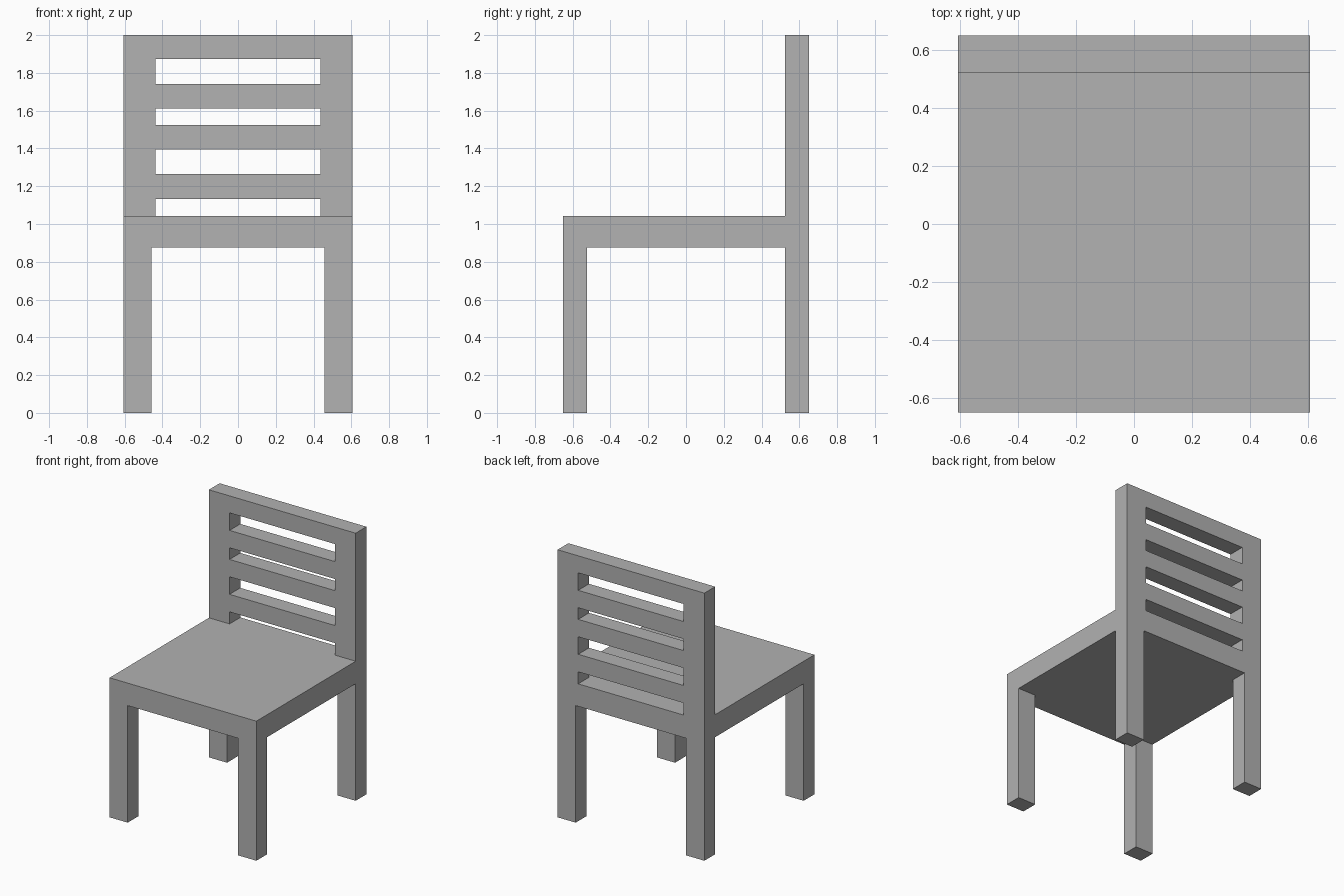
import bpy

cube = bpy.data.objects.get("Cube")
if cube:
    bpy.data.objects.remove(cube, do_unlink=True)

# Single flat grey
GREY = (0.445, 0.445, 0.445, 1.0)
grey = bpy.data.materials.new("plain grey")
grey.use_nodes = True
grey.diffuse_color = GREY
grey.node_tree.nodes["Principled BSDF"].inputs["Base Color"].default_value = GREY


def box(name, x, y, z):
    """Box spanning the given (low, high) range on each axis."""
    spans = (x, y, z)
    bpy.ops.mesh.primitive_cube_add(size=1, location=[(a + b) / 2 for a, b in spans])
    ob = bpy.context.object
    ob.name = name
    ob.scale = [b - a for a, b in spans]
    bpy.ops.object.transform_apply(location=False, rotation=False, scale=True)
    ob.data.materials.append(grey)
    return ob


W, D, TOP = 0.607, 0.65, 2.0           # half width, half depth, height
SEAT_LOW, SEAT_TOP = 0.875, 1.043
LEG_IN, DEPTH_IN, SLOT = 0.457, 0.523, 0.436

# Seat slab
box("seat", (-W, W), (-D, D), (SEAT_LOW, SEAT_TOP))

# Legs and back posts, mirrored left and right
for side, s in (("left", 1), ("right", -1)):
    leg_x = sorted((s * LEG_IN, s * W))
    box(f"front_leg_{side}", leg_x, (-D, -DEPTH_IN), (0, SEAT_LOW))
    box(f"back_leg_{side}", leg_x, (DEPTH_IN, D), (0, SEAT_LOW))
    box(f"back_post_{side}", sorted((s * SLOT, s * W)), (DEPTH_IN, D), (SEAT_TOP, TOP))

# Horizontal rails of the backrest
rails = [(1.133, 1.264), (1.395, 1.525), (1.612, 1.742), (1.873, TOP)]
for i, z in enumerate(rails, 1):
    box(f"back_rail_{i}", (-SLOT, SLOT), (DEPTH_IN, D), z)
